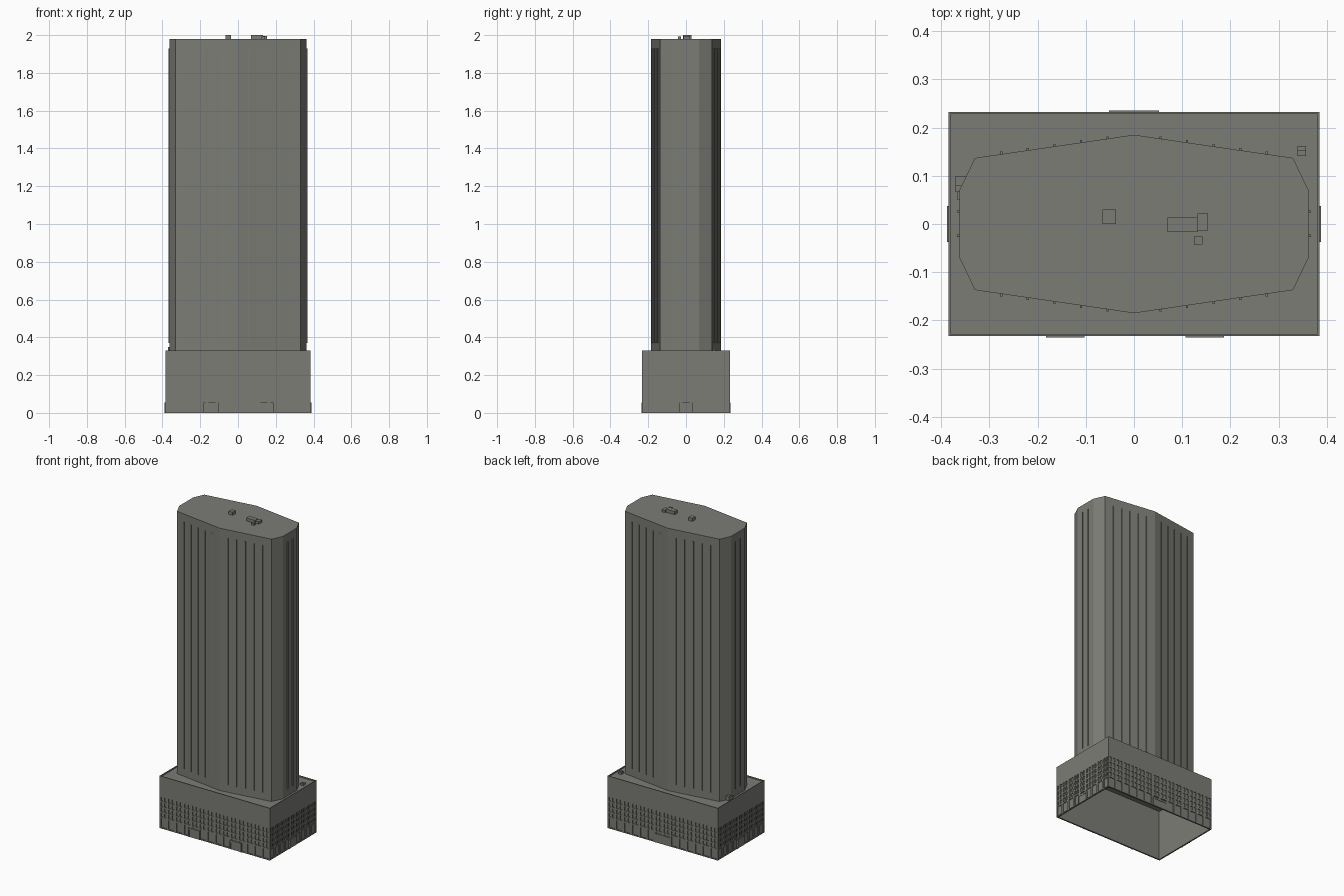
import bpy
import bmesh
from mathutils import Vector, Matrix

cube = bpy.data.objects.get("Cube")
if cube:
    bpy.data.objects.remove(cube, do_unlink=True)

# Single warm grey concrete colour
concrete = bpy.data.materials.new("concrete_grey")
concrete.use_nodes = True
colour = (0.2, 0.2, 0.18, 1)
concrete.diffuse_color = colour
concrete.node_tree.nodes["Principled BSDF"].inputs["Base Color"].default_value = colour


def finish(name, bm):
    mesh = bpy.data.meshes.new(name)
    bm.to_mesh(mesh)
    bm.free()
    mesh.materials.append(concrete)
    obj = bpy.data.objects.new(name, mesh)
    bpy.context.collection.objects.link(obj)
    return obj


def add_box(bm, x, y, z, frame=Matrix()):
    """Add a box given as (low, high) pairs, placed by a frame."""
    mid = Vector([(a + b) / 2 for a, b in (x, y, z)])
    size = Vector([b - a for a, b in (x, y, z)])
    m = frame @ Matrix.Translation(mid) @ Matrix.Diagonal(size).to_4x4()
    bmesh.ops.create_cube(bm, size=1, matrix=m)


def boxes(name, items, frame=Matrix()):
    bm = bmesh.new()
    for x, y, z in items:
        add_box(bm, x, y, z, frame)
    return finish(name, bm)


def prism(name, outline, low, high):
    bm = bmesh.new()
    base = bm.faces.new([bm.verts.new((x, y, low)) for x, y in outline])
    top = bmesh.ops.extrude_face_region(bm, geom=[base])["geom"]
    verts = [v for v in top if isinstance(v, bmesh.types.BMVert)]
    bmesh.ops.translate(bm, verts=verts, vec=(0, 0, high - low))
    bmesh.ops.recalc_face_normals(bm, faces=bm.faces)
    return finish(name, bm)


HALF_X, HALF_Y = 0.385, 0.2325
DECK, PARAPET, BAND = 0.322, 0.33, 0.2
ROOF = 1.98
INSET, WALL = 0.005, 0.009

# Podium deck, with the podium left hollow beneath it
boxes("podium_deck", [((-HALF_X + 0.004, HALF_X - 0.004),
                       (-HALF_Y + 0.004, HALF_Y - 0.004), (DECK - 0.006, DECK))])


def facade(name, angle, half, dist, columns, doors):
    """One podium side: local x runs along it, local -y points outward."""
    frame = Matrix.Rotation(angle, 4, "Z")
    front = -dist
    run = (-half, half)
    skin = (front, front + INSET + 0.001)

    # Parapet and blank upper band over a recessed glazing sheet
    boxes(name + "_upper_wall", [
        (run, (front, front + WALL), (BAND, DECK)),
        (run, (front, front + 0.004), (DECK, PARAPET))], frame)
    boxes(name + "_glazing", [((-half + INSET, half - INSET),
                               (front + INSET, front + WALL), (0, BAND))], frame)

    # Horizontal rails and alternating wide and narrow mullions
    bars = [(run, skin, (z, z + 0.009)) for z in (0.065, 0.098, 0.131, 0.164)]
    bars.append((run, skin, (0, 0.006)))
    step = 2 * half / columns
    for i in range(columns + 1):
        x = -half + i * step
        w = 0.005 if i % 2 else 0.008
        low = 0.07 if i % 2 else 0
        bars.append(((max(x - w, -half), min(x + w, half)), skin, (low, BAND)))
    boxes(name + "_window_grid", bars, frame)

    # Entrances with a shallow canopy
    for n, (x, w) in enumerate(doors):
        boxes(f"{name}_entrance_{n + 1}", [
            ((x - w + 0.004, x + w - 0.004), (front - 0.001, front + INSET), (0, 0.044)),
            ((x - w, x + w), (front - 0.003, front + INSET), (0.044, 0.056)),
            ((x - w, x - w + 0.006), (front - 0.003, front + INSET), (0, 0.044)),
            ((x + w - 0.006, x + w), (front - 0.003, front + INSET), (0, 0.044))], frame)


QUARTER = 1.5707963
facade("front", 0, HALF_X, HALF_Y, 28, [(-0.143, 0.04), (0.147, 0.04)])
facade("left", QUARTER, HALF_Y, HALF_X, 18, [(0, 0.037)])
facade("back", 2 * QUARTER, HALF_X, HALF_Y, 28, [(0, 0.052)])
facade("right", -QUARTER, HALF_Y, HALF_X, 18, [(0, 0.037)])

# Tower shaft: long sides bowed to a ridge, chamfered corners
RIDGE, SHOULDER = (0, 0.185), (0.33, 0.137)
WAIST = (0.362, 0.07)
quarter = [RIDGE, SHOULDER, WAIST]
right_side = quarter + [(x, -y) for x, y in reversed(quarter)]
left_side = [(-x, y) for x, y in reversed(right_side[1:-1])]
prism("tower_shaft", right_side + left_side, DECK - 0.002, ROOF)

# Slim vertical fins on the long and the short sides
FIN = (0.37, 1.93)
slope = (SHOULDER[1] - RIDGE[1]) / SHOULDER[0]
fins = []
for k in range(1, 6):
    x = 0.055 * k
    y = RIDGE[1] + slope * x
    for sx in (-1, 1):
        for sy in (-1, 1):
            ys = sorted((sy * (y - 0.004), sy * (y + 0.005)))
            fins.append(((sx * x - 0.0025, sx * x + 0.0025), ys, FIN))
boxes("long_side_fins", fins)
boxes("short_side_fins", [
    (sorted((s * 0.358, s * 0.367)), (y - 0.0025, y + 0.0025), FIN)
    for s in (-1, 1) for y in (-0.024, 0.026)])

# Rooftop plant
boxes("roof_stair_hut", [((-0.065, -0.037), (0, 0.03), (ROOF, 2.0))])
boxes("roof_plant_room", [((0.07, 0.132), (-0.017, 0.013), (ROOF, 2.0)),
                          ((0.132, 0.154), (-0.013, 0.022), (ROOF, 1.995))])
boxes("roof_vent", [((0.124, 0.142), (-0.043, -0.026), (ROOF, 1.992))])

# Equipment on the podium deck
boxes("deck_unit_back_left", [((0.339, 0.357), (0.141, 0.154), (DECK, 0.338)),
                              ((0.339, 0.357), (0.154, 0.162), (DECK, 0.334))])
boxes("deck_unit_right", [((-0.37, -0.35), (0.08, 0.1), (DECK, 0.35)),
                          ((-0.37, -0.358), (0.066, 0.08), (DECK, 0.342)),
                          ((-0.366, -0.36), (0.05, 0.066), (DECK, 0.335))])
